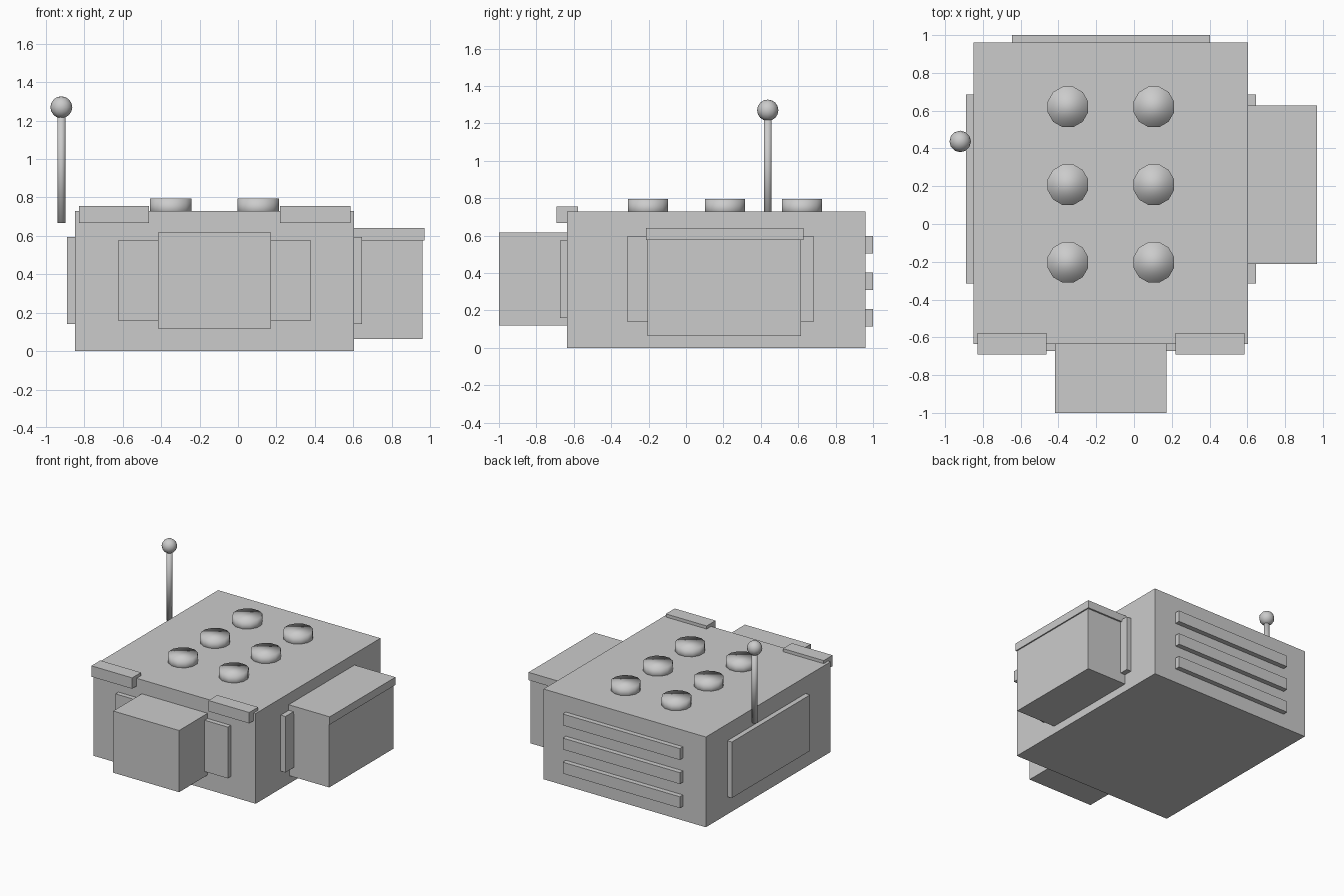
import bpy
from math import radians

if "Cube" in bpy.data.objects:
    bpy.data.objects.remove(bpy.data.objects["Cube"])


def box(name, x, y, z):
    """Box from (min, max) ranges on each axis."""
    bpy.ops.mesh.primitive_cube_add(size=1, location=[(a + b) / 2 for a, b in (x, y, z)])
    ob = bpy.context.object
    ob.name = name
    ob.scale = [b - a for a, b in (x, y, z)]
    bpy.ops.object.transform_apply(location=False, rotation=False, scale=True)
    return ob


def cylinder(name, x, y, z, radius, sides):
    """Smooth upright cylinder between two heights."""
    bpy.ops.mesh.primitive_cylinder_add(
        vertices=sides, radius=radius, depth=z[1] - z[0],
        location=(x, y, (z[0] + z[1]) / 2), rotation=(0, 0, radians(180 / sides)))
    bpy.context.object.name = name
    bpy.ops.object.shade_smooth()


# Main housing
box("body", (-0.85, 0.603), (-0.635, 0.96), (0, 0.73))

# Front box and its backing panel
box("front_box", (-0.417, 0.173), (-1.0, -0.62), (0.118, 0.617))
box("front_panel", (-0.625, 0.38), (-0.673, -0.62), (0.16, 0.575))

# Side panels
box("left_panel", (-0.89, -0.83), (-0.315, 0.685), (0.142, 0.595))
box("right_panel", (0.58, 0.645), (-0.315, 0.685), (0.142, 0.595))

# Right box with an overhanging lid
box("right_box", (0.58, 0.96), (-0.205, 0.615), (0.063, 0.60))
box("right_box_lid", (0.58, 0.97), (-0.213, 0.628), (0.577, 0.64))

# Clips over the front top edge
for side, x in (("left", (-0.828, -0.463)), ("right", (0.22, 0.585))):
    box(f"{side}_clip", x, (-0.692, -0.578), (0.667, 0.755))

# Vent slats on the back
for i in range(3):
    z = 0.115 + 0.195 * i
    box(f"vent_slat_{i + 1}", (-0.645, 0.403), (0.94, 1.0), (z, z + 0.092))

# Round buttons on top, two columns of three
for x in (-0.35, 0.105):
    for y in (-0.203, 0.208, 0.62):
        cylinder("top_button", x, y, (0.70, 0.795), 0.111, 12)

# Antenna rod and ball tip
cylinder("antenna_rod", -0.92, 0.437, (0.668, 1.25), 0.022, 12)
bpy.ops.mesh.primitive_uv_sphere_add(segments=12, ring_count=8, radius=0.057,
                                     location=(-0.92, 0.437, 1.27))
bpy.context.object.name = "antenna_ball"
bpy.ops.object.shade_smooth()
